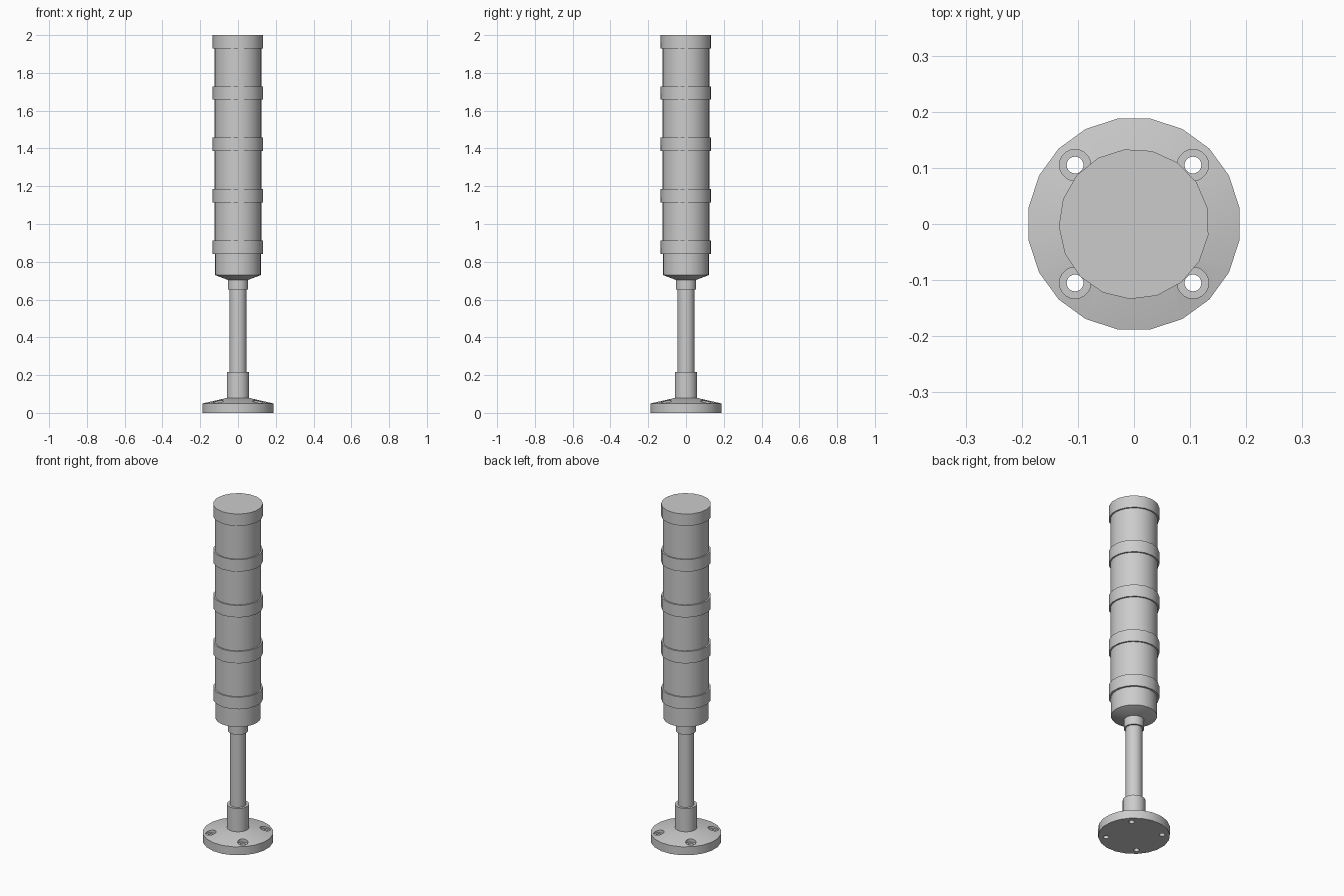
import bpy, bmesh, math

if "Cube" in bpy.data.objects:
    bpy.data.objects.remove(bpy.data.objects["Cube"], do_unlink=True)

grey = bpy.data.materials.new("light grey")
grey.use_nodes = True
colour = (0.6, 0.6, 0.6, 1)
grey.diffuse_color = colour
grey.node_tree.nodes["Principled BSDF"].inputs["Base Color"].default_value = colour


def lathe(name, profile, sides, turn=0.0, centres=((0, 0),)):
    """Closed solid of revolution from (radius, height) pairs, bottom to top."""
    bm = bmesh.new()
    for cx, cy in centres:
        rings = []
        for r, z in profile:
            angles = [math.radians(turn) + math.tau * i / sides for i in range(sides)]
            rings.append([bm.verts.new((cx + r * math.cos(a), cy + r * math.sin(a), z))
                          for a in angles])
        for low, high in zip(rings, rings[1:]):
            for i in range(sides):
                j = (i + 1) % sides
                bm.faces.new((low[i], low[j], high[j], high[i]))
        bm.faces.new(rings[0][::-1])
        bm.faces.new(rings[-1])
    mesh = bpy.data.meshes.new(name)
    bm.to_mesh(mesh)
    bm.free()
    mesh.materials.append(grey)
    obj = bpy.data.objects.new(name, mesh)
    bpy.context.collection.objects.link(obj)
    return obj


def activate(obj):
    bpy.ops.object.select_all(action='DESELECT')
    obj.select_set(True)
    bpy.context.view_layer.objects.active = obj


def smooth(obj):
    activate(obj)
    bpy.ops.object.shade_smooth_by_angle(angle=math.radians(30))


# Mounting flange with four counterbored bolt holes
flange = lathe("mounting_flange", [(0.19, 0), (0.19, 0.05), (0.055, 0.08)], 20, 9)
bolts = [(x, y) for x in (-0.105, 0.105) for y in (-0.105, 0.105)]
cutter = lathe("bolt_hole_cutter",
               [(0.015, -0.02), (0.015, 0.045), (0.028, 0.045), (0.028, 0.12)],
               20, 0, bolts)
cutter.hide_render = True
cut = flange.modifiers.new("bolt holes", 'BOOLEAN')
cut.operation = 'DIFFERENCE'
cut.solver = 'EXACT'
cut.object = cutter
activate(flange)
bpy.ops.object.modifier_apply(modifier=cut.name)
bpy.data.objects.remove(cutter, do_unlink=True)
smooth(flange)

# Pole and its collars
smooth(lathe("pole_socket", [(0.06, 0.07), (0.06, 0.217)], 20, 9))
smooth(lathe("pole", [(0.045, 0.2), (0.045, 0.67)], 16))
smooth(lathe("upper_collar", [(0.054, 0.652), (0.054, 0.71)], 20, 9))

# Tapered housing under the lamp stack
smooth(lathe("lower_housing", [(0.054, 0.704), (0.122, 0.73), (0.122, 0.85)], 24))

# Lamp stack: a band at each joint, a lamp segment between bands
band_bottoms = [0.841, 1.113, 1.386, 1.658, 1.929]
BAND = 0.071
for n, z in enumerate(band_bottoms, 1):
    smooth(lathe(f"band_{n}", [(0.134, z), (0.134, z + BAND)], 17, 12.6))
for n, (z, z_next) in enumerate(zip(band_bottoms, band_bottoms[1:]), 1):
    smooth(lathe(f"lamp_segment_{n}", [(0.125, z + BAND - 0.01), (0.125, z_next + 0.01)], 24))
